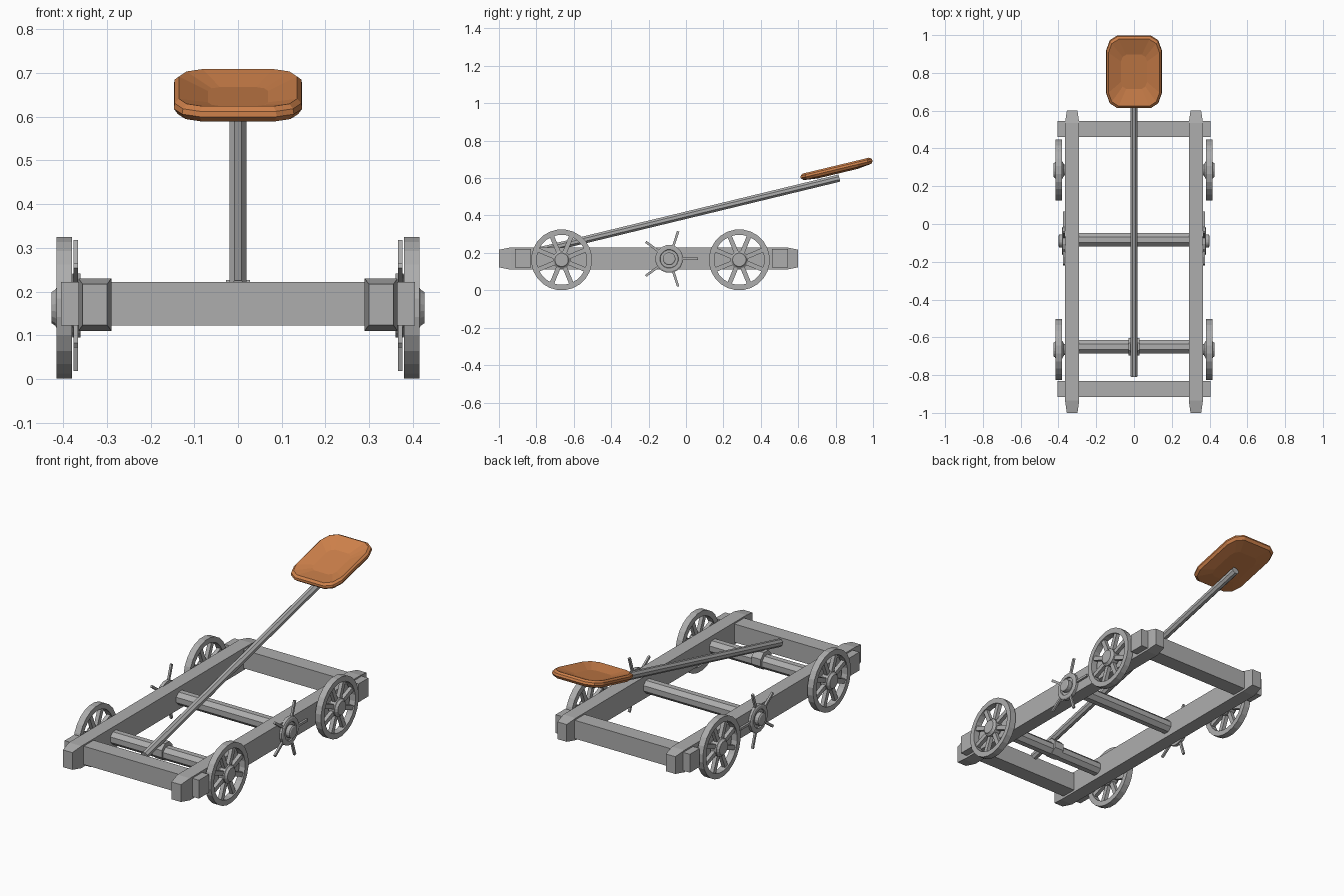
import bpy, bmesh, math
from mathutils import Vector, Matrix

if "Cube" in bpy.data.objects:
    bpy.data.objects.remove(bpy.data.objects["Cube"])


def material(name, rgb):
    m = bpy.data.materials.new(name)
    m.diffuse_color = (*rgb, 1)
    m.use_nodes = True
    m.node_tree.nodes["Principled BSDF"].inputs["Base Color"].default_value = m.diffuse_color
    return m


GREY = material("grey", (0.42, 0.42, 0.42))
ORANGE = material("orange", (0.62, 0.22, 0.07))


def finish(bm, name, mat):
    bmesh.ops.recalc_face_normals(bm, faces=bm.faces)
    me = bpy.data.meshes.new(name)
    bm.to_mesh(me)
    bm.free()
    me.materials.append(mat)
    ob = bpy.data.objects.new(name, me)
    bpy.context.collection.objects.link(ob)
    return ob


def loft(bm, rings, closed=False):
    """Skin a list of point rings; cap the ends, or join last to first."""
    vs = [[bm.verts.new(p) for p in r] for r in rings]
    n = len(vs[0])
    pairs = list(zip(vs, vs[1:])) + ([(vs[-1], vs[0])] if closed else [])
    for a, b in pairs:
        for i in range(n):
            j = (i + 1) % n
            bm.faces.new((a[i], a[j], b[j], b[i]))
    if not closed:
        bm.faces.new(vs[0])
        bm.faces.new(vs[-1])


def lathe(bm, profile, c, sides, closed=False):
    """Revolve (x, radius) points about an x-axis line through (y, z) = c."""
    rings = []
    for x, r in profile:
        rings.append([(x, c[0] + r * math.cos(t), c[1] + r * math.sin(t))
                      for t in (2 * math.pi * (i + .5) / sides for i in range(sides))])
    loft(bm, rings, closed)


def box(bm, lo, hi, mat=Matrix()):
    lo, hi = Vector(lo), Vector(hi)
    m = mat @ Matrix.Translation((lo + hi) / 2) @ Matrix.Diagonal((*(hi - lo), 1))
    bmesh.ops.create_cube(bm, size=1, matrix=m)


def spokes(bm, c, count, offset, x0, x1, r0, r1, w):
    for i in range(count):
        a = offset + 2 * math.pi * i / count
        m = Matrix.Translation((0, c[0], c[1])) @ Matrix.Rotation(a, 4, 'X')
        box(bm, (x0, r0, -w / 2), (x1, r1, w / 2), m)


def mirror_x(ob):
    ob.modifiers.new("mirror", 'MIRROR').use_axis[0] = True


# side rails with tapered ends
bm = bmesh.new()
sections = [(-1, .028, .047), (-.975, .032, .052), (-.935, .0375, .06),
            (.535, .0375, .06), (.575, .032, .052), (.6, .028, .047)]
loft(bm, [[(.3275 + sx * w, y, .17 + sz * h)
           for sx, sz in ((-1, -1), (1, -1), (1, 1), (-1, 1))] for y, w, h in sections])
mirror_x(finish(bm, "side_rails", GREY))

# cross beams
for name, y0, y1 in (("front_beam", -.915, -.83), ("rear_beam", .46, .545)):
    bm = bmesh.new()
    box(bm, (-.405, y0, .122), (.405, y1, .222))
    finish(bm, name, GREY)

# axles, the front one with a collar carrying the arm
for name, y in (("front_axle", -.65), ("middle_axle", -.083)):
    bm = bmesh.new()
    lathe(bm, [(-.3, .038), (.3, .038)], (y, .17), 8)
    finish(bm, name, GREY)
bm = bmesh.new()
lathe(bm, [(-.028, .05), (.028, .05)], (-.65, .18), 8)
finish(bm, "arm_collar", GREY)

# spoked wheels
for name, y in (("front_wheels", -.665), ("rear_wheels", .285)):
    c = (y, .163)
    bm = bmesh.new()
    lathe(bm, [(.38, .134), (.38, .163), (.415, .163), (.415, .134)], c, 24, True)
    spokes(bm, c, 8, math.pi / 8, .387, .408, .03, .14, .024)
    lathe(bm, [(.36, .03), (.37, .03), (.38, .048), (.415, .048),
               (.418, .042), (.427, .036)], c, 16)
    mirror_x(finish(bm, name, GREY))

# winch handles with five bars
c = (-.09, .168)
bm = bmesh.new()
lathe(bm, [(.36, .075), (.378, .075), (.382, .068), (.382, .05), (.374, .048),
           (.374, .034), (.396, .034), (.4, .028)], c, 16)
spokes(bm, c, 5, 0, .366, .377, .06, .155, .013)
mirror_x(finish(bm, "winch_handles", GREY))

# throwing arm
a, b = Vector((0, -.806, .206)), Vector((0, .82, .6))
d = (b - a).normalized()
up = Vector((1, 0, 0)).cross(d)
bm = bmesh.new()
ang = [2 * math.pi * (i + .5) / 8 for i in range(8)]
loft(bm, [[p + Vector((.021 * math.cos(t), 0, 0)) + up * .021 * math.sin(t) for t in ang]
          for p in (a, b)])
finish(bm, "throwing_arm", GREY)

# dished scoop at the arm's end
quarter = [(1, .6), (.87, .87), (.6, 1)]
outline = (quarter + [(-x, y) for x, y in quarter[::-1]] + [(-x, -y) for x, y in quarter]
           + [(x, -y) for x, y in quarter[::-1]])
bm = bmesh.new()
loft(bm, [[(.147 * s * x, .198 * s * y, w) for x, y in outline]
          for s, w in ((.55, -.027), (.94, -.018), (1, -.004), (.985, .008), (.92, .017), (.47, -.004))])
bm.transform(Matrix.Translation((0, .805, .65)) @ Matrix.Rotation(math.atan(.24), 4, 'X'))
finish(bm, "scoop", ORANGE)
